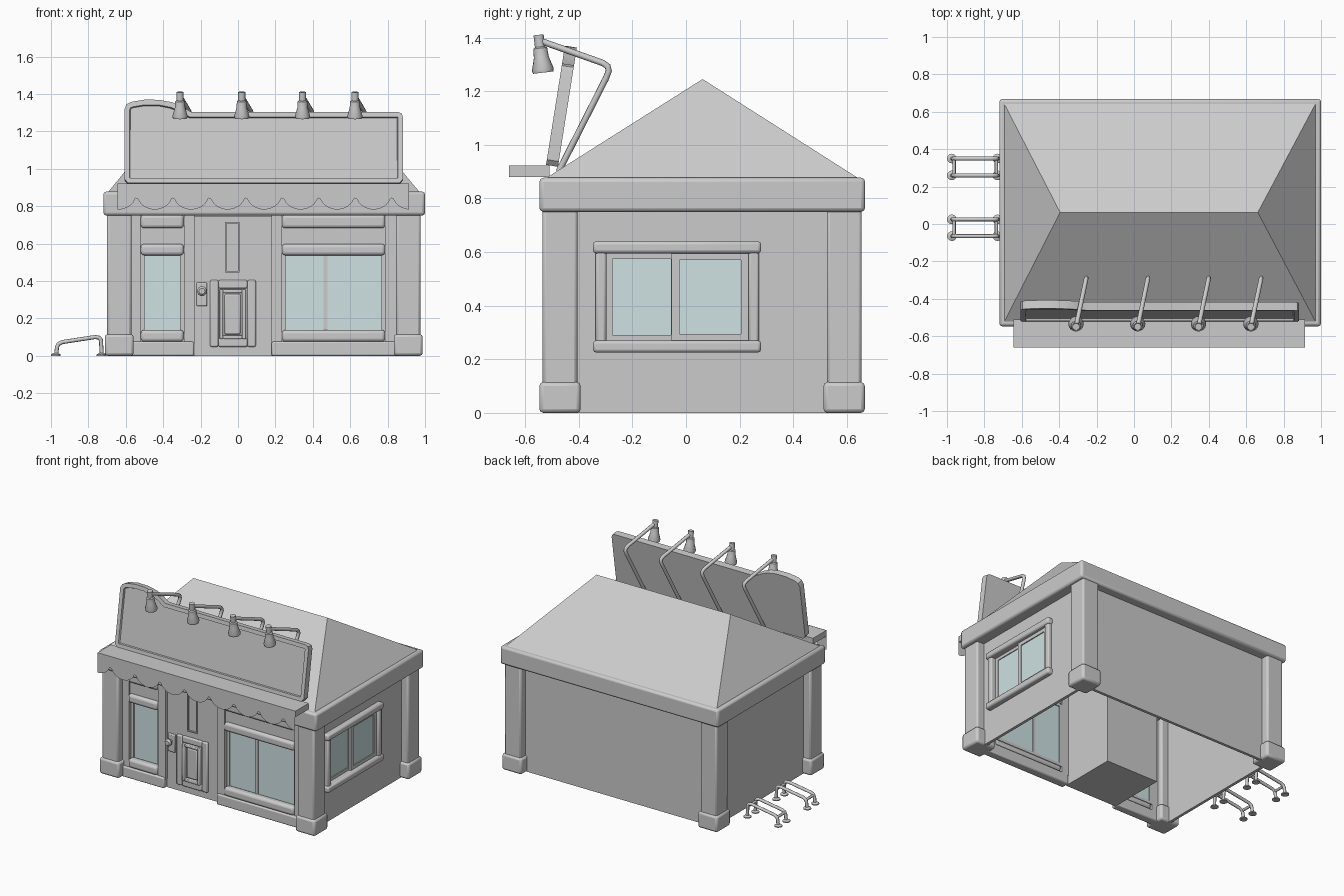
import bpy, bmesh, math
from mathutils import Vector, Matrix

if "Cube" in bpy.data.objects:
    bpy.data.objects.remove(bpy.data.objects["Cube"])


def finish(name, bm, bevel=0.0, color=None, segs=2, normals=True):
    if normals:
        bmesh.ops.recalc_face_normals(bm, faces=bm.faces)
    me = bpy.data.meshes.new(name)
    bm.to_mesh(me)
    bm.free()
    ob = bpy.data.objects.new(name, me)
    bpy.context.collection.objects.link(ob)
    if bevel:
        m = ob.modifiers.new("bevel", 'BEVEL')
        m.width, m.segments = bevel, segs
    if color:
        mat = bpy.data.materials.get("glass") or bpy.data.materials.new("glass")
        mat.diffuse_color = color
        mat.use_nodes = True
        mat.node_tree.nodes["Principled BSDF"].inputs["Base Color"].default_value = mat.diffuse_color
        me.materials.append(mat)
    bpy.ops.object.select_all(action='DESELECT')
    ob.select_set(True)
    bpy.context.view_layer.objects.active = ob
    bpy.ops.object.shade_smooth_by_angle(angle=math.radians(35))
    return ob


def boxes(name, items, bevel=0.0, color=None, segs=2):
    """One object from boxes given as (x0, x1, y0, y1, z0, z1)."""
    bm = bmesh.new()
    for x0, x1, y0, y1, z0, z1 in items:
        m = Matrix.Translation(((x0 + x1) / 2, (y0 + y1) / 2, (z0 + z1) / 2))
        m = m @ Matrix.Diagonal((x1 - x0, y1 - y0, z1 - z0, 1))
        bmesh.ops.create_cube(bm, size=1, matrix=m)
    return finish(name, bm, bevel, color, segs)


def ring(x0, x1, z0, z1, w, y0, y1):
    """Four bars of a rectangular frame facing the front."""
    return [(x0, x0 + w, y0, y1, z0, z1), (x1 - w, x1, y0, y1, z0, z1),
            (x0 + w, x1 - w, y0, y1, z0, z0 + w), (x0 + w, x1 - w, y0, y1, z1 - w, z1)]


def side_ring(y0, y1, z0, z1, w, x0, x1):
    return [(c, d, a, b, e, f) for a, b, c, d, e, f in ring(y0, y1, z0, z1, w, x0, x1)]


def lathe(name, profile, matrix, n=16):
    bm = bmesh.new()
    rows = [[bm.verts.new((r * math.cos(2 * math.pi * i / n), r * math.sin(2 * math.pi * i / n), z))
             for i in range(n)] for r, z in profile]
    for a, b in zip(rows, rows[1:]):
        for i in range(n):
            bm.faces.new((a[i], a[(i + 1) % n], b[(i + 1) % n], b[i]))
    bm.faces.new(rows[0])
    bm.faces.new(rows[-1])
    bm.transform(matrix)
    return finish(name, bm)


def pipe(name, pts, radius):
    cu = bpy.data.curves.new(name, 'CURVE')
    cu.dimensions = '3D'
    cu.bevel_depth, cu.bevel_resolution, cu.use_fill_caps = radius, 2, True
    sp = cu.splines.new('POLY')
    sp.points.add(len(pts) - 1)
    for p, c in zip(sp.points, pts):
        p.co = (*c, 1)
    sp.use_smooth = True
    ob = bpy.data.objects.new(name, cu)
    bpy.context.collection.objects.link(ob)
    return ob


GLASS = (0.62, 0.76, 0.77, 1)

# Corner pillars with plinths
for x, sx in ((-0.635, -1), (0.91, 1)):
    for y, sy in ((-0.47, -1), (0.59, 1)):
        boxes("corner_pillar", [(x - .065, x + .065, y - .065, y + .065, 0.1, 0.77)], 0.012)
        boxes("pillar_plinth", [(x - .077, x + .077, y - .077, y + .077, 0, 0.115)], 0.015)

# Eave block and hipped roof
boxes("eave", [(-0.72, 1.0, -0.547, 0.668, 0.75, 0.877)], 0.015)
bm = bmesh.new()
v = [bm.verts.new(p) for p in ((-.695, -.525, .874), (.972, -.525, .874), (.972, .645, .874),
                               (-.695, .645, .874), (-.395, .062, 1.245), (.662, .062, 1.245))]
for f in ((0, 1, 5, 4), (1, 2, 5), (2, 3, 4, 5), (3, 0, 4), (3, 2, 1, 0)):
    bm.faces.new([v[i] for i in f])
finish("hip_roof", bm)

# Side and back walls, right wall with a window opening
boxes("back_wall", [(-0.63, 0.91, 0.58, 0.60, 0, 0.76)])
boxes("left_wall", [(-0.645, -0.625, -0.46, 0.59, 0, 0.76)])
boxes("right_wall", [(0.90, 0.92, -0.46, 0.59, 0, 0.25), (0.90, 0.92, -0.46, 0.59, 0.61, 0.76),
                     (0.90, 0.92, -0.46, -0.31, 0.25, 0.61), (0.90, 0.92, 0.25, 0.59, 0.25, 0.61)])

# Right side sliding window
boxes("side_window_rails", [(0.89, 0.958, -0.347, 0.28, z, z + 0.045) for z in (0.225, 0.595)], 0.012)
boxes("side_window_posts", [(0.89, 0.948, y, y + 0.04, 0.26, 0.605) for y in (-0.337, 0.233)], 0.01)
boxes("side_window_sashes", side_ring(-0.30, -0.03, 0.265, 0.60, 0.026, 0.898, 0.912)
      + side_ring(-0.055, 0.236, 0.265, 0.60, 0.03, 0.912, 0.928))
boxes("side_window_glass", [(0.902, 0.906, -0.28, -0.04, 0.28, 0.58),
                            (0.917, 0.921, -0.03, 0.215, 0.28, 0.58)], color=GLASS)

# Shop front: base course, posts, bars and glass
boxes("front_base", [(-0.6, -0.235, -0.50, -0.44, 0, 0.075), (0.18, 0.87, -0.50, -0.44, 0, 0.075)], 0.008)
boxes("front_posts", [(a, b, -0.485, -0.44, 0.06, 0.76) for a, b in
                      ((-0.6, -0.52), (-0.29, -0.232), (0.178, 0.235), (0.787, 0.87))])
for a, b in ((-0.52, -0.29), (0.235, 0.787)):
    boxes("window_bars", [(a, b, -0.50, -0.445, z0, z1) for z0, z1 in
                          ((0.075, 0.138), (0.537, 0.598), (0.682, 0.755))], 0.018, segs=3)
    boxes("window_header", [(a, b, -0.475, -0.445, 0.58, 0.70)])
    boxes("window_back_panel", ring(a, b, 0.11, 0.57, 0.02, -0.462, -0.44))
    boxes("shop_window_glass", [(a, b, -0.452, -0.446, 0.12, 0.56)], color=GLASS)
boxes("window_mullion", [(0.458, 0.478, -0.46, -0.44, 0.12, 0.55)])

# Door block with slot window, lower panel and lock
boxes("door_block", [(-0.235, 0.18, -0.465, -0.05, 0, 0.745)])
boxes("door_slot_frame", ring(-0.07, 0.008, 0.445, 0.715, 0.008, -0.475, -0.46))
boxes("door_panel_outer", ring(-0.15, 0.095, 0.048, 0.405, 0.045, -0.482, -0.46), 0.008)
boxes("door_panel_inner", ring(-0.10, 0.042, 0.09, 0.355, 0.02, -0.49, -0.46), 0.005)
boxes("door_panel_field", [(-0.072, 0.014, -0.48, -0.46, 0.115, 0.33)], 0.008)
boxes("lock_plate", [(-0.222, -0.165, -0.478, -0.46, 0.265, 0.392)], 0.006)
lathe("door_knob", [(0.01, 0), (0.01, 0.018), (0.024, 0.025), (0.026, 0.037), (0.016, 0.048)],
      Matrix.Translation((-0.193, -0.476, 0.345)) @ Matrix.Rotation(math.pi / 2, 4, 'X'))

# Awning slab and scalloped valance
boxes("awning", [(-0.645, 0.915, -0.66, -0.51, 0.88, 0.922)])
bm = bmesh.new()
prev = None
for i in range(129):
    x = -0.645 + 1.56 * i / 128
    u = ((x + 0.5425) / 0.195) % 1
    z = 0.872 - 0.09 * math.sqrt(max(0, 1 - (2 * u - 1) ** 2))
    cur = bm.verts.new((x, -0.662, 0.922)), bm.verts.new((x, -0.662, z))
    if prev:
        bm.faces.new((prev[0], prev[1], cur[1], cur[0]))
    prev = cur
finish("awning_valance", bm, normals=False)

# Tilted sign board with raised rim
outline = [(-0.607, 0.02), (-0.59, 0.0), (0.865, 0.0), (0.882, 0.02), (0.882, 0.355), (0.875, 0.375),
           (0.855, 0.383), (-0.25, 0.383)]
outline += [(-0.30, 0.413), (-0.35, 0.435), (-0.42, 0.449), (-0.50, 0.45), (-0.57, 0.438), (-0.595, 0.425),
            (-0.607, 0.40)]
bm = bmesh.new()
front = [bm.verts.new((x, 0, h)) for x, h in outline]
back = [bm.verts.new((x, 0.045, h)) for x, h in outline]
face = bm.faces.new(front)
bm.faces.new(back[::-1])
n = len(outline)
for i in range(n):
    bm.faces.new((front[i], back[i], back[(i + 1) % n], front[(i + 1) % n]))
bmesh.ops.recalc_face_normals(bm, faces=bm.faces)
bmesh.ops.inset_region(bm, faces=[face], thickness=0.028)
bmesh.ops.inset_region(bm, faces=[face], thickness=0.004, depth=-0.012)
sign = finish("sign_board", bm)
sign.location = (0, -0.522, 0.925)
sign.rotation_euler.x = math.radians(-9)

# Gooseneck lamps over the sign
for x in (-0.31, 0.02, 0.345, 0.625):
    def at(y, z):
        return (x + (y + 0.55) * 0.21, y, z)
    pipe("lamp_arm", [at(-0.475, 0.9), at(-0.30, 1.245), at(-0.288, 1.275), at(-0.292, 1.292),
                      at(-0.31, 1.305), at(-0.55, 1.39)], 0.012)
    m = Matrix.Translation(at(-0.55, 1.41)) @ Matrix.Rotation(math.radians(7), 4, 'X')
    lathe("lamp_head", [(0.019, 0), (0.019, -0.045), (0.026, -0.05), (0.028, -0.085), (0.041, -0.13),
                        (0.038, -0.142)], m)

# Bike racks on the left: paired hoops with foot flanges
for yc in (0.305, -0.02):
    for y in (yc - 0.045, yc + 0.045):
        pipe("rack_hoop", [(-0.972, y, 0), (-0.968, y, 0.045), (-0.96, y, 0.063), (-0.94, y, 0.073),
                           (-0.765, y, 0.1), (-0.742, y, 0.097), (-0.733, y, 0.085), (-0.728, y, 0)], 0.011)
        for x in (-0.974, -0.73):
            lathe("rack_foot", [(0.026, 0), (0.026, 0.007), (0.014, 0.014)], Matrix.Translation((x, y, 0)), 12)
    for x, z in ((-0.962, 0.06), (-0.736, 0.08)):
        pipe("rack_crossbar", [(x, yc - 0.045, z), (x, yc + 0.045, z)], 0.009)
